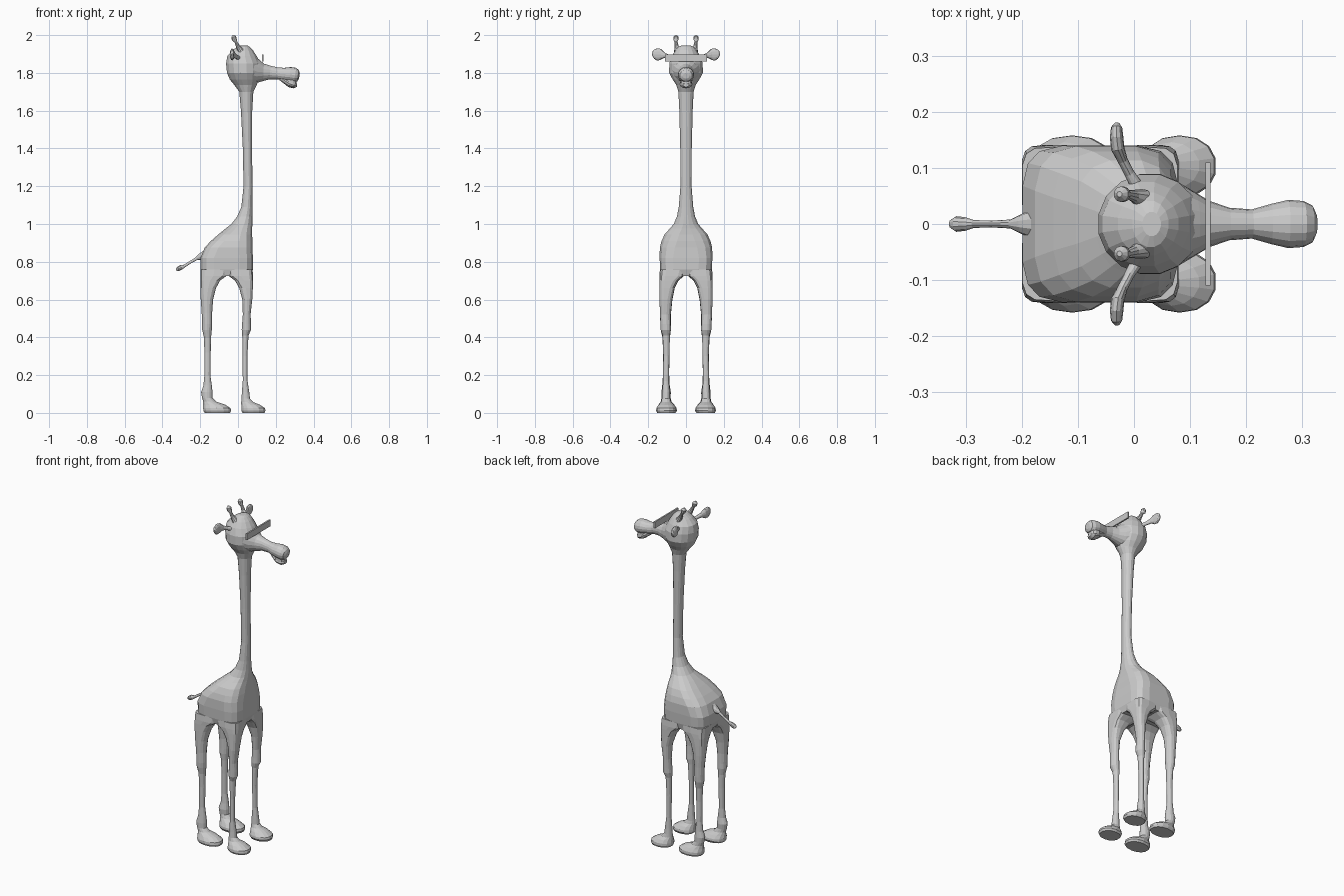
import bpy, bmesh, math
from mathutils import Vector


def skin(name, rings):
    """Bridge equal-sized rings into a closed, flat-shaded mesh."""
    bm = bmesh.new()
    loops = [[bm.verts.new(p) for p in r] for r in rings]
    n = len(loops[0])
    for a, b in zip(loops, loops[1:]):
        for i in range(n):
            j = (i + 1) % n
            bm.faces.new((a[i], a[j], b[j], b[i]))
    bm.faces.new(loops[0])
    bm.faces.new(loops[-1])
    bmesh.ops.recalc_face_normals(bm, faces=bm.faces)
    me = bpy.data.meshes.new(name)
    bm.to_mesh(me)
    bm.free()
    ob = bpy.data.objects.new(name, me)
    bpy.context.collection.objects.link(ob)
    return ob


def level(z, x0, x1, y0, y1, p=2.0, n=16):
    """Horizontal superellipse ring filling the given x and y limits."""
    pts = []
    for i in range(n):
        t = 2 * math.pi * (i + 0.5) / n
        c, s = math.cos(t), math.sin(t)
        cx = math.copysign(abs(c) ** (2 / p), c)
        sy = math.copysign(abs(s) ** (2 / p), s)
        pts.append(((x0 + x1) / 2 + cx * (x1 - x0) / 2,
                    (y0 + y1) / 2 + sy * (y1 - y0) / 2, z))
    return pts


def tube(name, stations, side, n=12):
    """Elliptical tube; station = (x, y, z, radius along side, other radius)."""
    pts = [Vector(s[:3]) for s in stations]
    rings = []
    for k, s in enumerate(stations):
        d = (pts[min(k + 1, len(pts) - 1)] - pts[max(k - 1, 0)]).normalized()
        u = Vector(side)
        u = (u - d * u.dot(d)).normalized()
        v = d.cross(u)
        rings.append([pts[k] + u * s[3] * math.cos(2 * math.pi * i / n)
                      + v * s[4] * math.sin(2 * math.pi * i / n) for i in range(n)])
    return skin(name, rings)


# Torso, neck and skull: z, back x, front x, half width, squareness
BODY = [
    (.725, -.19, .07, .13, 4), (.76, -.2, .08, .138, 4.5), (.82, -.2, .08, .141, 4.5),
    (.875, -.178, .078, .14, 3.8), (.91, -.145, .078, .131, 3.2),
    (.945, -.105, .076, .115, 2.8), (.975, -.068, .076, .088, 2.4),
    (1.0, -.036, .077, .066, 2.2), (1.04, -.005, .077, .049, 2),
    (1.09, .017, .076, .039, 2), (1.2, .029, .077, .030, 2), (1.4, .025, .075, .031, 2),
    (1.6, .015, .076, .036, 2), (1.70, .006, .082, .041, 2), (1.735, -.02, .1, .052, 2),
    (1.765, -.045, .112, .072, 2), (1.8, -.06, .118, .091, 2), (1.85, -.065, .12, .09, 2),
    (1.89, -.058, .1, .076, 2), (1.92, -.03, .08, .057, 2), (1.938, -.003, .062, .042, 2),
    (1.946, .015, .048, .022, 2)]
skin("body_neck_and_head", [level(z, a, b, -w, w, p) for z, a, b, w, p in BODY])

# Legs with hooves: z, back x, front x, inner y, outer y, squareness
FRONT = [
    (0, .022, .142, .055, .152, 2.2), (.012, .016, .147, .048, .158, 2.2),
    (.025, .016, .144, .05, .157, 2.2), (.043, .016, .117, .062, .146, 2),
    (.057, .016, .082, .078, .132, 2), (.075, .018, .064, .084, .128, 2),
    (.11, .02, .06, .086, .125, 2), (.17, .025, .051, .09, .122, 2),
    (.3, .024, .05, .088, .12, 2), (.41, .022, .056, .085, .124, 2),
    (.44, .019, .07, .08, .134, 2), (.47, .021, .07, .081, .135, 2),
    (.52, .025, .067, .081, .137, 2), (.6, .022, .076, .073, .141, 2.3),
    (.66, .006, .079, .06, .141, 3), (.70, -.016, .08, .04, .141, 4),
    (.725, -.05, .08, .01, .141, 4.5), (.76, -.06, .078, 0, .138, 4.5)]
REAR = [
    (0, -.178, -.04, .055, .152, 2.2), (.012, -.185, -.035, .048, .158, 2.2),
    (.025, -.186, -.038, .05, .157, 2.2), (.043, -.186, -.065, .062, .146, 2),
    (.06, -.185, -.115, .077, .133, 2), (.08, -.191, -.135, .082, .13, 2),
    (.11, -.196, -.134, .08, .13, 2), (.145, -.184, -.138, .086, .126, 2),
    (.2, -.178, -.146, .089, .122, 2), (.32, -.178, -.144, .088, .121, 2),
    (.4, -.181, -.142, .085, .125, 2), (.44, -.19, -.138, .08, .134, 2),
    (.47, -.19, -.136, .08, .136, 2), (.53, -.193, -.136, .079, .137, 2),
    (.6, -.198, -.131, .072, .14, 2.3), (.66, -.2, -.116, .06, .141, 3),
    (.70, -.2, -.095, .04, .141, 4), (.725, -.2, -.06, .01, .141, 4.5),
    (.76, -.2, -.05, 0, .138, 4.5)]
for tag, s in (("left", 1), ("right", -1)):
    for part, rows in (("front_leg", FRONT), ("rear_leg", REAR)):
        skin(f"{part}_{tag}", [level(z, a, b, s * i, s * o, p, 14)
                               for z, a, b, i, o, p in rows])
    # Knobbed horns
    tube("horn_" + tag, [(.015, s * .045, 1.915, .018, .018), (0, s * .05, 1.94, .011, .011),
                         (-.012, s * .053, 1.965, .008, .008),
                         (-.019, s * .053, 1.977, .014, .014),
                         (-.023, s * .053, 1.99, .014, .014),
                         (-.026, s * .053, 2.0, .005, .005)], (0, 1, 0), 10)
    # Leaf-shaped ears, tall and thin
    tube("ear_" + tag, [(.01, s * .06, 1.875, .012, .012), (-.008, s * .09, 1.885, .01, .009),
                        (-.02, s * .113, 1.893, .014, .009),
                        (-.029, s * .135, 1.897, .03, .012),
                        (-.031, s * .155, 1.898, .032, .012),
                        (-.031, s * .172, 1.897, .022, .01),
                        (-.03, s * .179, 1.895, .007, .005)], (0, 0, 1))

# Snout with flared muzzle, jaw and teeth
tube("snout", [(.04, 0, 1.815, .085, .075), (.08, 0, 1.815, .074, .073),
               (.105, 0, 1.805, .059, .062), (.135, 0, 1.803, .041, .046),
               (.17, 0, 1.802, .029, .036), (.21, 0, 1.797, .026, .031),
               (.245, 0, 1.793, .036, .034), (.275, 0, 1.792, .043, .039),
               (.302, 0, 1.787, .041, .04), (.318, 0, 1.785, .033, .03),
               (.325, 0, 1.784, .017, .015)], (0, 1, 0), 16)
tube("lower_jaw", [(.225, 0, 1.773, .018, .012), (.25, 0, 1.757, .028, .015),
                   (.275, 0, 1.741, .034, .018), (.298, 0, 1.735, .031, .017),
                   (.312, 0, 1.735, .016, .009)], (0, 1, 0))
skin("teeth", [level(z, .25, .311, -.031, .031, 2.5, 12) for z in (1.738, 1.77)])

# Flat bar across the face
skin("brow_bar", [[(x, -.11, z), (x, .11, z), (x + .009, .11, z), (x + .009, -.11, z)]
                  for x, z in ((.127, 1.86), (.127, 1.898))])

# Tail with tuft
tube("tail", [(-.17, 0, .835, .03, .03), (-.2, 0, .826, .018, .018),
              (-.22, 0, .817, .008, .009), (-.255, 0, .796, .006, .007),
              (-.285, 0, .777, .007, .008), (-.3, 0, .771, .012, .013),
              (-.317, 0, .762, .014, .013), (-.327, 0, .757, .007, .006)], (0, 1, 0), 10)
